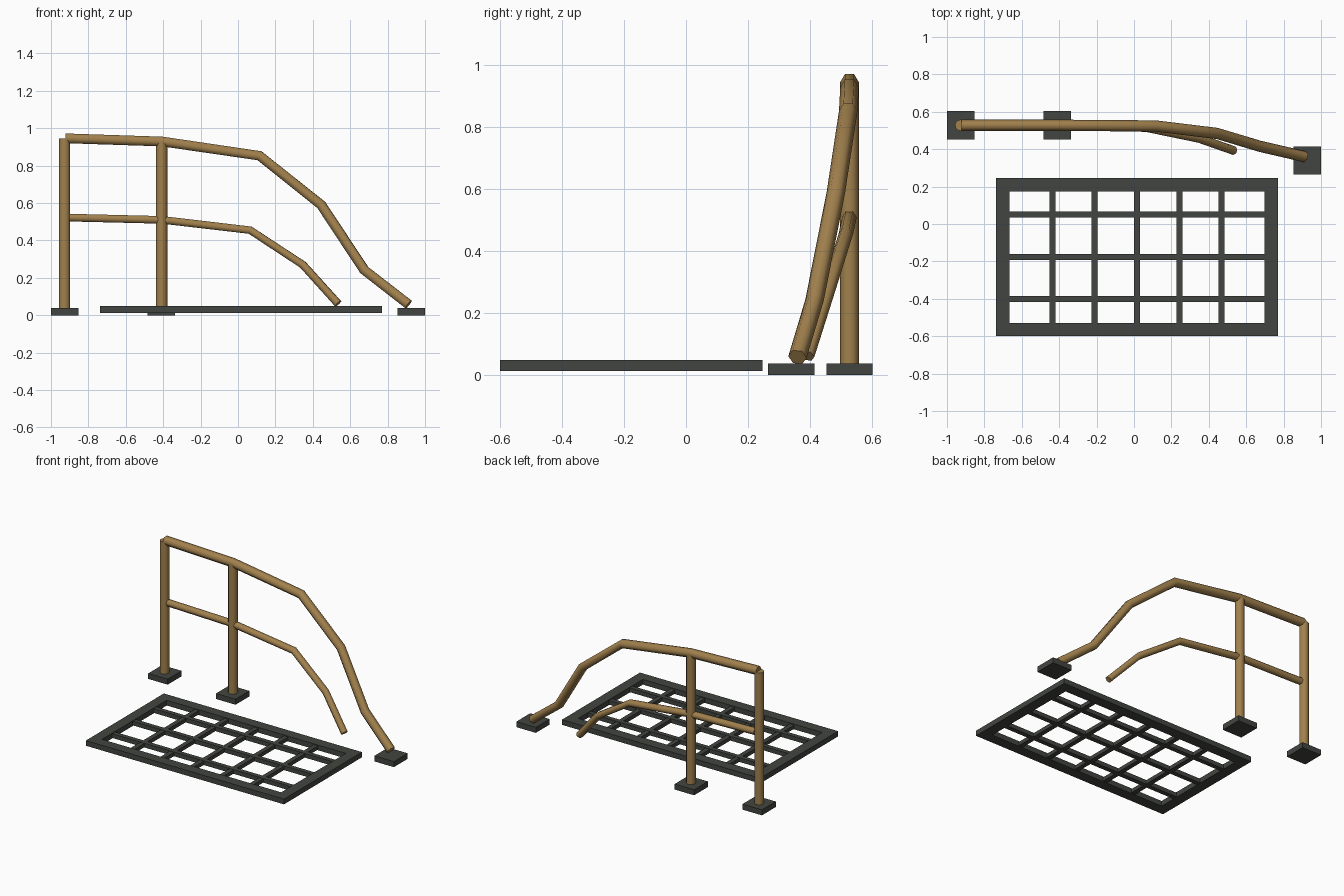
import bpy

if "Cube" in bpy.data.objects:
    bpy.data.objects.remove(bpy.data.objects["Cube"])


def material(name, color):
    m = bpy.data.materials.new(name)
    m.diffuse_color = color
    m.use_nodes = True
    m.node_tree.nodes["Principled BSDF"].inputs["Base Color"].default_value = m.diffuse_color
    return m


BRASS = material("brass", (0.36, 0.22, 0.075, 1))
IRON = material("dark_iron", (0.055, 0.06, 0.052, 1))


def box(name, x0, x1, y0, y1, z0, z1):
    bpy.ops.mesh.primitive_cube_add(size=1, location=((x0 + x1) / 2, (y0 + y1) / 2, (z0 + z1) / 2))
    o = bpy.context.object
    o.name = name
    o.scale = (x1 - x0, y1 - y0, z1 - z0)
    bpy.ops.object.transform_apply(location=False, rotation=False, scale=True)
    o.data.materials.append(IRON)
    return o


def post(name, x, y, z0, z1, r=0.03):
    bpy.ops.mesh.primitive_cylinder_add(vertices=12, radius=r, depth=z1 - z0,
                                        location=(x, y, (z0 + z1) / 2))
    o = bpy.context.object
    o.name = name
    bpy.ops.object.shade_smooth_by_angle()
    o.data.materials.append(BRASS)


def rail(name, points, r):
    # Hexagonal tube along a bent path
    c = bpy.data.curves.new(name, 'CURVE')
    c.dimensions = '3D'
    c.bevel_depth = r
    c.bevel_resolution = 1
    c.use_fill_caps = True
    s = c.splines.new('POLY')
    s.points.add(len(points) - 1)
    for p, co in zip(s.points, points):
        p.co = (*co, 1)
    o = bpy.data.objects.new(name, c)
    bpy.context.collection.objects.link(o)
    c.materials.append(BRASS)


# Floor plates
for name, x, y in (("left", -0.926, 0.528), ("middle", -0.41, 0.528), ("right", 0.926, 0.34)):
    box(name + "_floor_plate", x - 0.074, x + 0.074, y - 0.075, y + 0.075, 0, 0.038)

# Upright posts
post("left_post", -0.927, 0.528, 0.03, 0.945)
post("middle_post", -0.408, 0.528, 0.03, 0.928)

# Bent handrails
rail("top_rail", [(-0.922, 0.528, 0.946), (-0.405, 0.528, 0.929), (0.115, 0.524, 0.853),
                  (0.445, 0.484, 0.59), (0.675, 0.415, 0.242), (0.912, 0.36, 0.058)], 0.03)
rail("middle_rail", [(-0.9, 0.528, 0.522), (-0.405, 0.528, 0.51), (0.065, 0.516, 0.455),
                     (0.347, 0.458, 0.27), (0.535, 0.392, 0.062)], 0.0235)

# Grate frame
X0, X1, Y0, Y1, B = -0.737, 0.77, -0.6, 0.247, 0.072
Z0, Z1 = 0.013, 0.049
box("grate_front_edge", X0, X1, Y0, Y0 + B, Z0, Z1)
box("grate_back_edge", X0, X1, Y1 - B, Y1, Z0, Z1)
box("grate_left_edge", X0, X0 + B, Y0 + B, Y1 - B, Z0, Z1)
box("grate_right_edge", X1 - B, X1, Y0 + B, Y1 - B, Z0, Z1)

# Grate bars
for i in range(5):
    x = -0.437 + i * 0.2265
    box("grate_cross_bar", x - 0.016, x + 0.016, Y0 + B, Y1 - B, 0.017, 0.043)
for i in range(3):
    y = 0.05 - i * 0.2255
    box("grate_long_bar", X0 + B, X1 - B, y - 0.016, y + 0.016, 0.016, 0.045)
